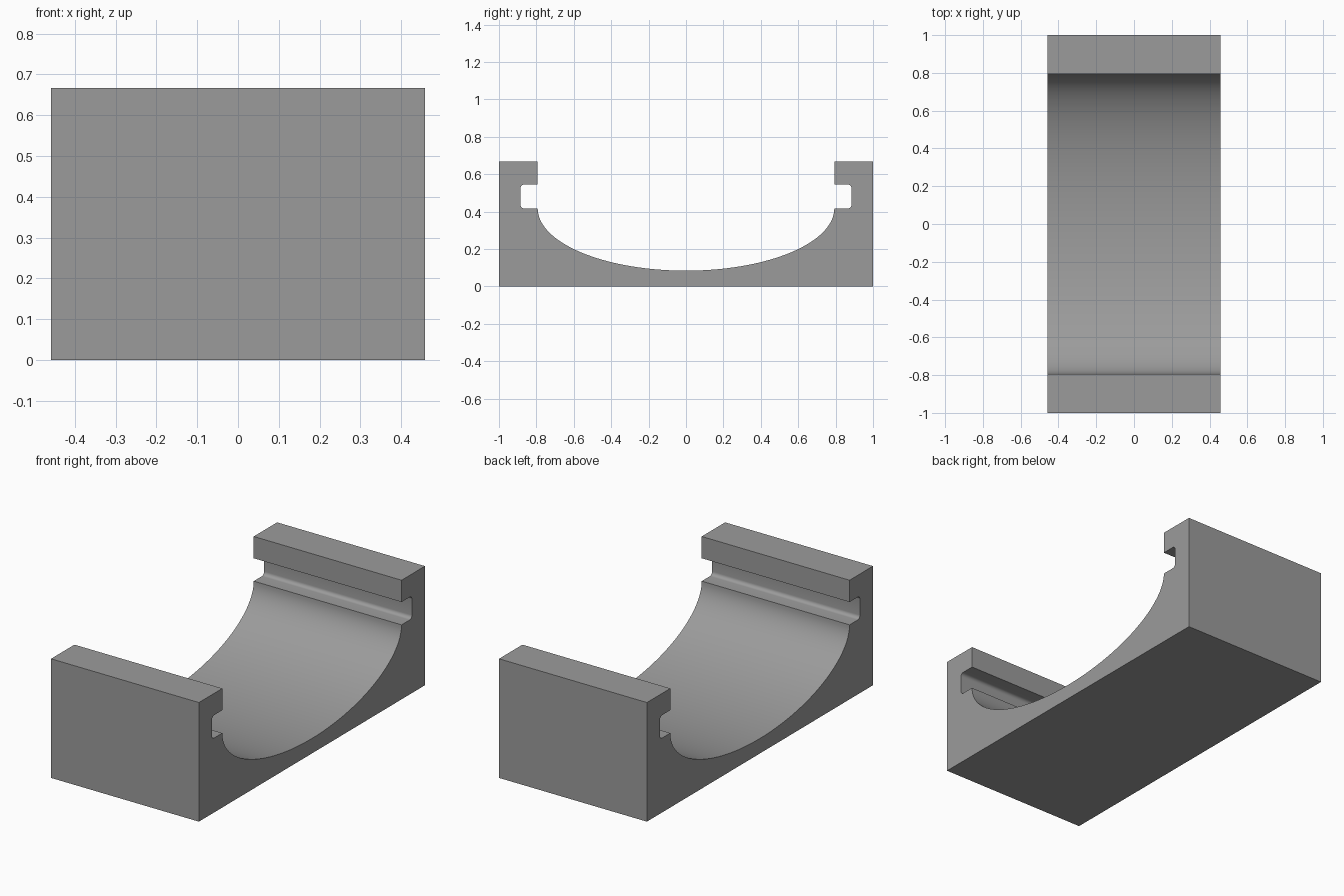
import bpy, bmesh, math

if "Cube" in bpy.data.objects:
    bpy.data.objects.remove(bpy.data.objects["Cube"])

HALF_LENGTH = 0.458           # half extent along x
TOP, LIP, SLOT = 0.667, 0.793, 0.885
SLOT_LOW, SLOT_HIGH, R = 0.417, 0.545, 0.02
BOWL_DEPTH = 0.333


def arc(cy, cz, ry, rz, start, end, steps):
    """Points along an elliptical arc, angles in degrees."""
    return [(cy + ry * math.cos(math.radians(start + (end - start) * i / steps)),
             cz + rz * math.sin(math.radians(start + (end - start) * i / steps)))
            for i in range(steps + 1)]


# Half section: base corner, wall, lip, rounded slot
half = [(1, 0), (1, TOP), (LIP, TOP), (LIP, SLOT_HIGH)]
half += arc(SLOT - R, SLOT_HIGH - R, R, R, 90, 0, 6)
half += arc(SLOT - R, SLOT_LOW + R, R, R, 0, -90, 6)

# Full section: right half, elliptical trough, mirrored left half
trough = arc(0, SLOT_LOW, LIP, BOWL_DEPTH, 0, -180, 64)
section = half + trough + [(-y, z) for y, z in reversed(half)]

# Extrude the section along x
bm = bmesh.new()
face = bm.faces.new([bm.verts.new((-HALF_LENGTH, y, z)) for y, z in section])
extruded = bmesh.ops.extrude_face_region(bm, geom=[face], use_keep_orig=True)
moved = [v for v in extruded["geom"] if isinstance(v, bmesh.types.BMVert)]
bmesh.ops.translate(bm, verts=moved, vec=(2 * HALF_LENGTH, 0, 0))
bmesh.ops.recalc_face_normals(bm, faces=bm.faces)

mesh = bpy.data.meshes.new("cradle_block")
bm.to_mesh(mesh)
bm.free()
block = bpy.data.objects.new("cradle_block", mesh)
bpy.context.collection.objects.link(block)

# Plain grey finish
grey = bpy.data.materials.new("grey")
grey.diffuse_color = (0.33, 0.33, 0.33, 1)
grey.use_nodes = True
grey.node_tree.nodes["Principled BSDF"].inputs["Base Color"].default_value = grey.diffuse_color
mesh.materials.append(grey)

# Smooth trough and slot fillets, keep corners sharp
bpy.context.view_layer.objects.active = block
block.select_set(True)
bpy.ops.object.shade_smooth_by_angle(angle=math.radians(30))
